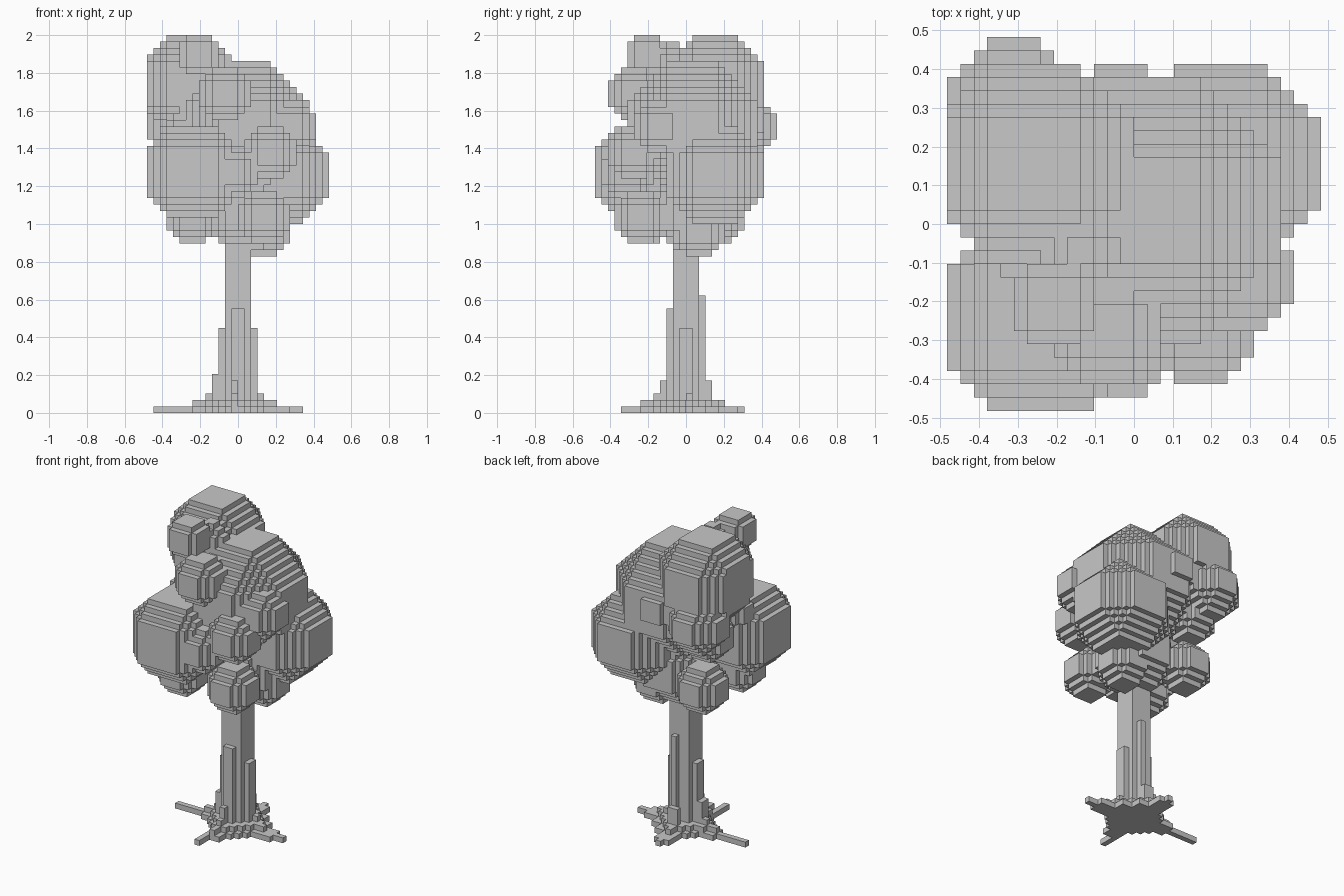
import bpy, bmesh
from mathutils import Vector

V = 2 / 58  # cube size
cube = bpy.data.objects.get("Cube")
if cube:
    bpy.data.objects.remove(cube)

grey = bpy.data.materials.new("plain grey")
grey.use_nodes = True
shade = (0.58, 0.58, 0.58, 1)
grey.diffuse_color = shade
grey.node_tree.nodes["Principled BSDF"].inputs["Base Color"].default_value = shade


def block(x0, x1, y0, y1, z0, z1):
    return {(x, y, z) for x in range(x0, x1) for y in range(y0, y1) for z in range(z0, z1)}


def clump(x0, y0, z0, size, cut):
    """Cube of cells with its edges and corners stepped off."""
    half = size / 2
    edge = size - cut - 0.9
    corner = 3 * half - 2 * cut - 1.4
    cells = set()
    for cell in block(x0, x0 + size, y0, y0 + size, z0, z0 + size):
        a, b, c = sorted(abs(p + 0.5 - o - half) for p, o in zip(cell, (x0, y0, z0)))
        if b + c <= edge and a + b + c <= corner:
            cells.add(cell)
    return cells


def build(name, cells, hidden=frozenset()):
    """Mesh of the exposed sides of the cells."""
    bm = bmesh.new()
    corners = {}

    def vert(p):
        key = tuple(round(q) for q in p)
        if key not in corners:
            corners[key] = bm.verts.new(Vector(key) * V)
        return corners[key]

    for cell in sorted(cells):
        for axis in range(3):
            for side in (0, 1):
                step = Vector((0, 0, 0))
                step[axis] = 2 * side - 1
                near = tuple(round(a + b) for a, b in zip(cell, step))
                if near in cells or near in hidden:
                    continue
                u, w = Vector((0, 0, 0)), Vector((0, 0, 0))
                u[(axis + 1) % 3] = 1
                w[(axis + 2) % 3] = 1
                base = Vector(cell)
                base[axis] += side
                quad = [base, base + u, base + u + w, base + w]
                if not side:
                    quad.reverse()
                bm.faces.new([vert(p) for p in quad])
    mesh = bpy.data.meshes.new(name)
    bm.to_mesh(mesh)
    bm.free()
    mesh.materials.append(grey)
    obj = bpy.data.objects.new(name, mesh)
    bpy.context.collection.objects.link(obj)
    return obj


# Leaf clumps: corner x, y, z, size, edge cut
clumps = [
    (-9, -9, 34, 20, 6),    # core
    (-5, -5, 25, 12, 3),    # collar round the trunk
    (-15, -3, 43, 15, 4),   # crown
    (-1, -3, 29, 15, 4),    # large side
    (-14, -14, 30, 14, 3),  # large front
    (-14, 4, 39, 10, 3),    # back corner
    (0, -2, 24, 8, 2),      # underside
    (0, -11, 26, 8, 2),
    (-11, 1, 26, 8, 2),
    (-11, -10, 26, 8, 2),
    (1, -12, 36, 8, 2),
    (4, -8, 40, 8, 2),
    (-6, -12, 45, 8, 2),
    (-5, -13, 33, 8, 2),
    (-12, 1, 36, 8, 2),
    (-5, 4, 41, 8, 2),
    (-12, -5, 39, 7, 2),
    (-7, -5, 51, 6, 2),
    (-9, -9, 52, 6, 1),     # top knob
]
canopy = set().union(*(clump(*c) for c in clumps))
canopy = {c for c in canopy if -14 <= c[0] < 14 and -14 <= c[1] < 14}

# Trunk with thin ribs on each side
trunk = block(-2, 2, -2, 2, 0, 29)
trunk |= block(-1, 1, -3, -2, 0, 16) | block(0, 1, 2, 3, 0, 18)
trunk |= block(-3, -2, -1, 1, 0, 13) | block(2, 3, -1, 1, 0, 13)
trunk |= block(-4, -3, -1, 1, 0, 6) | block(3, 4, 0, 1, 0, 3)
trunk |= block(-1, 0, -4, -3, 0, 5) | block(-1, 1, 3, 4, 0, 5)

# Roots taper from the foot of the trunk to four tips
roots = set()
for tip in ((-13, 0), (9, -1), (-2, -10), (-1, 8)):
    length = max(abs(t) for t in tip)
    along = 0 if abs(tip[0]) > abs(tip[1]) else 1
    for i in range(length + 1):
        p = [round(t * i / length) for t in tip]
        far = i if sum(tip) > 0 else i - 2
        wide = 2 if i < 5 else 1 if i < 8 else 0
        tall = 3 if far < 4 else 2 if far < 6 else 1
        for k in range(-wide, wide + 1):
            q = list(p)
            q[1 - along] += k
            for z in range(max(1, tall - abs(k))):
                roots.add((q[0], q[1], z))
# Stepped skirt between the roots
for x, y, _ in block(-5, 5, -5, 5, 0, 1):
    reach = abs(x + 0.5) + abs(y + 0.5)
    if reach <= 6:
        roots.add((x, y, 0))
    if reach <= 5:
        roots.add((x, y, 1))
roots = {c for c in roots if c not in trunk and -13 <= c[0] < 10 and -10 <= c[1] < 9}

build("leaf_canopy", canopy, trunk)
build("trunk", trunk - canopy, canopy | roots)
build("roots", roots, trunk)
